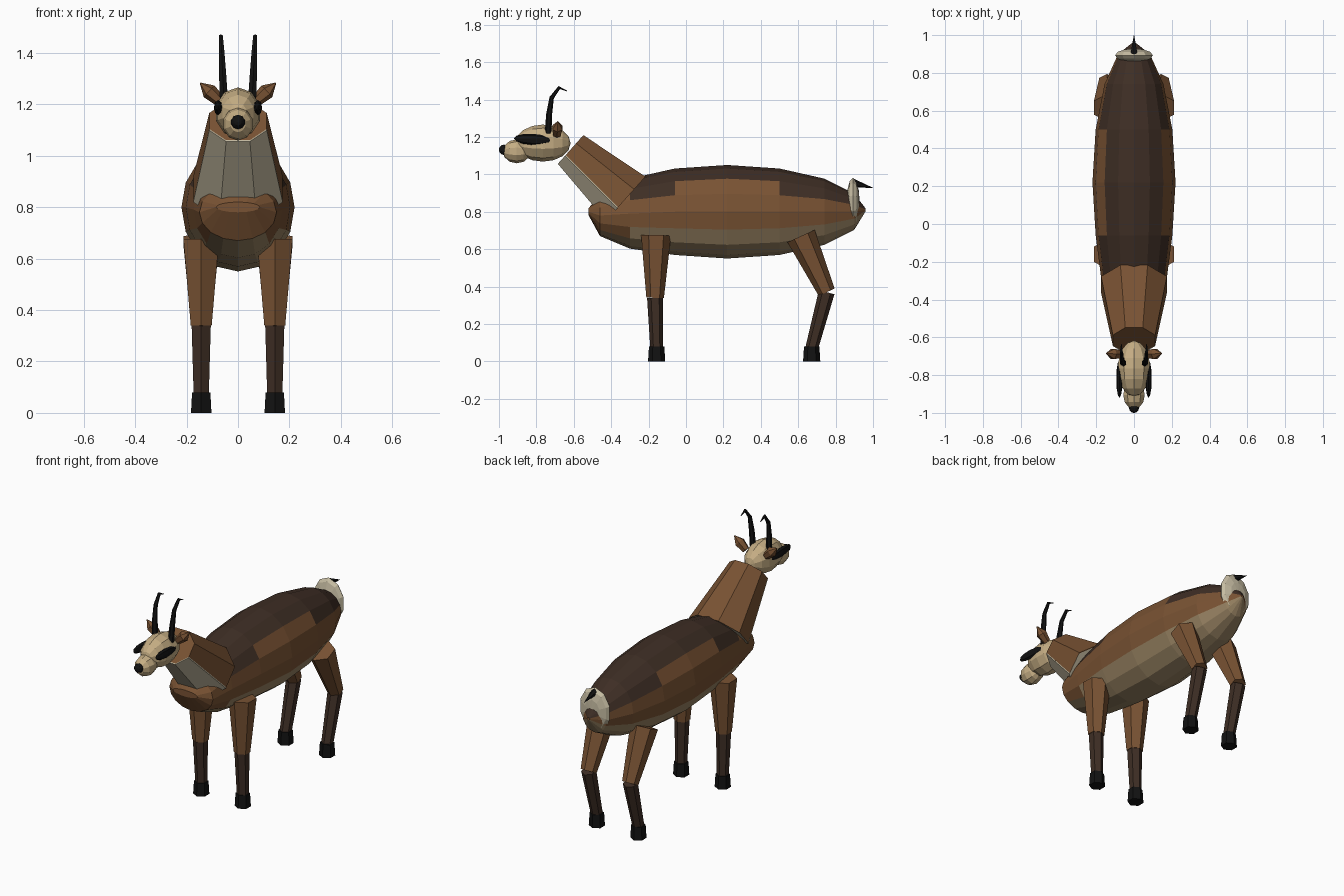
import bpy, bmesh, math
from mathutils import Vector, Matrix

if "Cube" in bpy.data.objects:
    bpy.data.objects.remove(bpy.data.objects["Cube"])


def material(name, rgb):
    m = bpy.data.materials.new(name)
    m.diffuse_color = (*rgb, 1)
    m.use_nodes = True
    m.node_tree.nodes["Principled BSDF"].inputs["Base Color"].default_value = m.diffuse_color
    return m


BROWN = material("coat_brown", (0.19, 0.085, 0.033))
DARK = material("dark_brown", (0.048, 0.027, 0.018))
BELLY = material("belly_tan", (0.32, 0.23, 0.125))
CREAM = material("cream", (0.56, 0.50, 0.36))
FACE = material("face_tan", (0.56, 0.42, 0.23))
BLACK = material("black", (0.006, 0.006, 0.006))


def finish(bm, name, mats):
    bmesh.ops.recalc_face_normals(bm, faces=bm.faces)
    me = bpy.data.meshes.new(name)
    bm.to_mesh(me)
    bm.free()
    for m in mats:
        me.materials.append(m)
    ob = bpy.data.objects.new(name, me)
    bpy.context.collection.objects.link(ob)
    return ob


def skin(bm, rings):
    """Join rings of points into a closed skin with capped ends."""
    vs = [[bm.verts.new(p) for p in r] for r in rings]
    n = len(vs[0])
    for a, b in zip(vs, vs[1:]):
        for i in range(n):
            j = (i + 1) % n
            bm.faces.new((a[i], a[j], b[j], b[i]))
    bm.faces.new(vs[0])
    bm.faces.new(vs[-1])


def tube(name, pts, radii, n, mat, wide=1.0, ref=(1, 0, 0)):
    """Tapered n-sided tube along a path."""
    pts = [Vector(p) for p in pts]
    rings = []
    for k, p in enumerate(pts):
        t = (pts[min(k + 1, len(pts) - 1)] - pts[max(k - 1, 0)]).normalized()
        u = Vector(ref)
        u = (u - t * u.dot(t)).normalized()
        v = t.cross(u)
        angles = [(i + 0.5) * math.tau / n for i in range(n)]
        rings.append([p + radii[k] * (u * wide * math.cos(a) + v * math.sin(a)) for a in angles])
    bm = bmesh.new()
    skin(bm, rings)
    return finish(bm, name, [mat])


def ellipsoid(name, center, size, mat, seg=10, rings=6, tilt=0.0):
    """Low-poly ellipsoid with its poles along y."""
    bm = bmesh.new()
    bmesh.ops.create_uvsphere(bm, u_segments=seg, v_segments=rings, radius=1)
    bm.transform(Matrix.Translation(center) @ Matrix.Rotation(tilt, 4, 'X')
                 @ Matrix.Diagonal((*size, 1)) @ Matrix.Rotation(math.pi / 2, 4, 'X'))
    return finish(bm, name, [mat])


# Body: barrel along y, rows are (y, centre z, half width, half height)
BARREL = [(-0.52, 0.80, 0.085, 0.02), (-0.46, 0.78, 0.15, 0.11),
          (-0.30, 0.79, 0.172, 0.187), (-0.06, 0.80, 0.203, 0.231),
          (0.22, 0.80, 0.22, 0.25), (0.50, 0.80, 0.203, 0.231),
          (0.74, 0.80, 0.156, 0.177), (0.90, 0.80, 0.084, 0.096),
          (0.96, 0.81, 0.008, 0.008)]
SEG = 16
bm = bmesh.new()
skin(bm, [[(rx * math.cos(i * math.tau / SEG), y, zc + rz * math.sin(i * math.tau / SEG))
           for i in range(SEG)] for y, zc, rx, rz in BARREL])
# Coat: dark saddle on the back, tan belly below, brown flanks
bm.faces.ensure_lookup_table()
for k in range(len(BARREL) - 1):
    y = (BARREL[k][0] + BARREL[k + 1][0]) / 2
    for i in range(SEG):
        elevation = math.degrees(math.asin(math.sin((i + 0.5) * math.tau / SEG)))
        saddle = 45 if -0.06 < y < 0.5 else 22
        belly = -45 if y < -0.3 else -22
        f = bm.faces[k * SEG + i]
        if elevation > saddle and y > -0.3:
            f.material_index = 1
        elif elevation < belly and y > -0.45:
            f.material_index = 2
finish(bm, "body", [BROWN, DARK, BELLY])

# Neck with a pale throat shell set slightly forward
base, top = Vector((0, -0.32, 0.872)), Vector((0, -0.615, 1.135))
shift = Vector((0, -0.004, -0.0045))
tube("neck", [base, top], [0.168, 0.108], 8, BROWN, 1.12)
tube("throat", [base + shift, top + shift], [0.168, 0.108], 8, CREAM, 1.12)

# Head
ellipsoid("head", (0, -0.765, 1.167), (0.09, 0.148, 0.099), FACE, 10, 8)
ellipsoid("snout", (0, -0.905, 1.123), (0.06, 0.075, 0.064), FACE, 10, 6)
ellipsoid("nose", (0, -0.973, 1.131), (0.028, 0.028, 0.028), BLACK, 10, 6)

# Rump patch and tail
ellipsoid("rump_patch", (0, 0.893, 0.845), (0.105, 0.036, 0.136), CREAM, 10, 6)
tube("tail", [(0, 0.89, 0.955), (0, 1.0, 0.927)], [0.023, 0.001], 6, BLACK)

# Paired parts
for s, side in ((1, "left"), (-1, "right")):
    ellipsoid("eye_stripe_" + side, (s * 0.077, -0.82, 1.187), (0.017, 0.10, 0.03),
              BLACK, 8, 6, -0.05)
    tube("ear_" + side, [(s * 0.07, -0.69, 1.212), (s * 0.112, -0.688, 1.25), (s * 0.147, -0.685, 1.283)],
         [0.022, 0.031, 0.002], 6, BROWN, ref=(0, 1, 0))
    tube("horn_" + side,
         [(s * 0.055, -0.737, 1.22), (s * 0.06, -0.732, 1.32), (s * 0.064, -0.718, 1.41),
          (s * 0.067, -0.678, 1.464), (s * 0.067, -0.636, 1.445)],
         [0.018, 0.016, 0.012, 0.009, 0.002], 6, BLACK)

    # Legs: (label, x, hip, knee, ankle, hoof) as (y, z) pairs
    for label, x, hip, knee, ankle, hoof_y in (
            ("front", 0.143, (-0.16, 0.675), (-0.165, 0.34), (-0.157, 0.07), -0.157),
            ("hind", 0.143, (0.615, 0.67), (0.752, 0.37), (0.672, 0.07), 0.672)):
        x *= s
        tag = label + "_" + side
        tube("upper_leg_" + tag, [(x, *hip), (x, *knee)], [0.08, 0.047], 6, BROWN)
        tube("lower_leg_" + tag, [(x, *knee), (x, *ankle)], [0.043, 0.034], 6, DARK)
        tube("hoof_" + tag, [(x, hoof_y, 0.08), (x, hoof_y, 0)], [0.041, 0.046], 6, BLACK)
